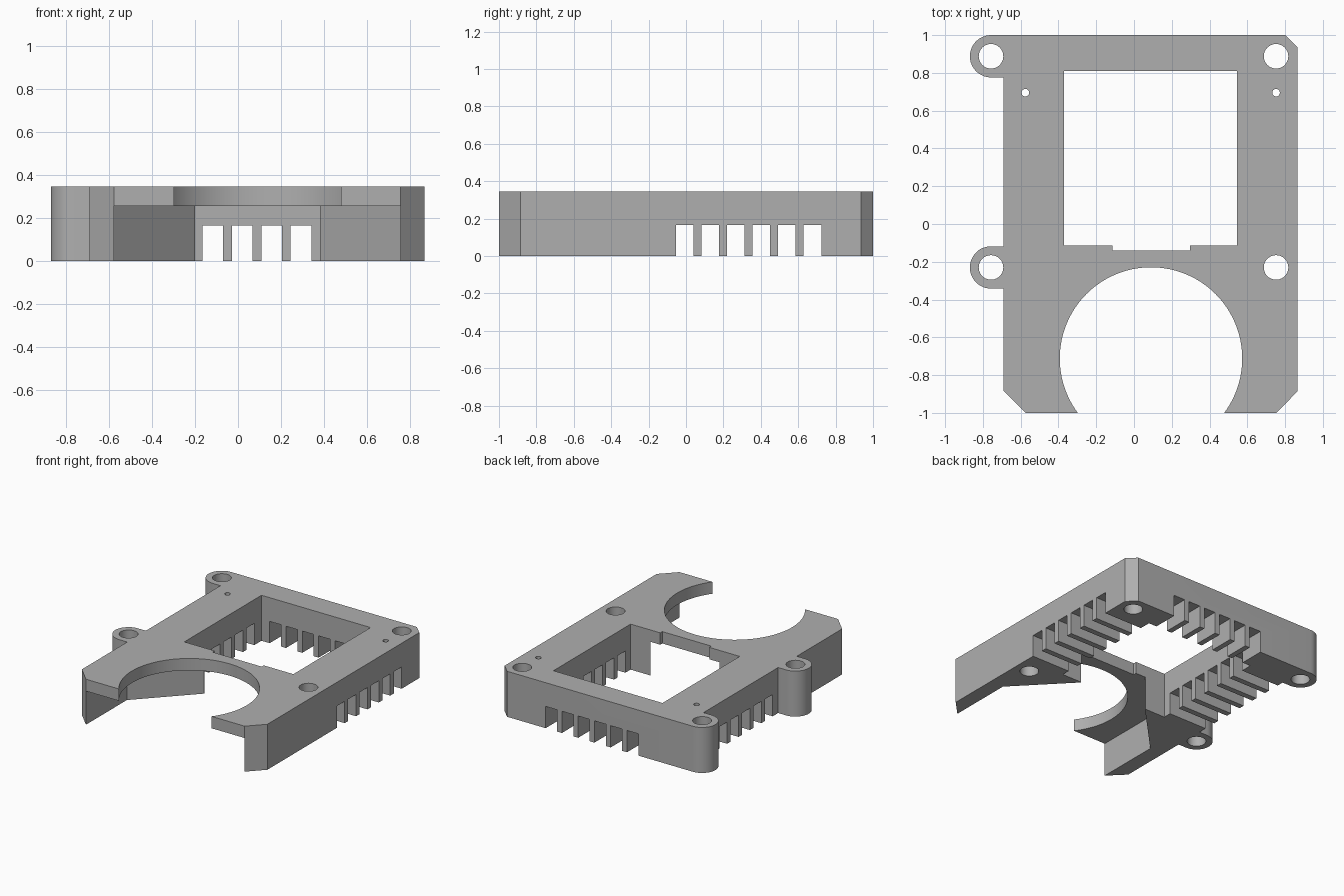
import bpy, bmesh
from math import pi, sin, cos, radians

if "Cube" in bpy.data.objects:
    bpy.data.objects.remove(bpy.data.objects["Cube"])

HEIGHT = 0.345
PLATE_Z = 0.255      # underside of the thin front plate
SLOT_H = 0.165
CX = 0.09            # centre line of window, bore and vents

grey = bpy.data.materials.new("plain grey")
grey.use_nodes = True
colour = (0.43, 0.43, 0.43, 1)
grey.diffuse_color = colour
grey.node_tree.nodes["Principled BSDF"].inputs["Base Color"].default_value = colour


def prism(name, outline, z0, z1):
    """Extrude a counter-clockwise outline from z0 to z1."""
    bm = bmesh.new()
    base = bm.faces.new([bm.verts.new((x, y, z0)) for x, y in outline])
    top = bmesh.ops.extrude_face_region(bm, geom=[base])["geom"]
    verts = [g for g in top if isinstance(g, bmesh.types.BMVert)]
    bmesh.ops.translate(bm, verts=verts, vec=(0, 0, z1 - z0))
    bmesh.ops.recalc_face_normals(bm, faces=bm.faces)
    mesh = bpy.data.meshes.new(name)
    bm.to_mesh(mesh)
    bm.free()
    mesh.materials.append(grey)
    ob = bpy.data.objects.new(name, mesh)
    bpy.context.collection.objects.link(ob)
    return ob


def arc(x, y, r, start, end, steps):
    angles = [start + (end - start) * i / steps for i in range(steps + 1)]
    return [(x + r * cos(a), y + r * sin(a)) for a in angles]


def rect(x0, x1, y0, y1):
    return [(x0, y0), (x1, y0), (x1, y1), (x0, y1)]


# Outer frame with chamfered corners and two rounded mounting lugs
LUG_X, LUG_R, LEFT, RIGHT = -0.757, 0.112, -0.69, 0.866
LUG_Y = (0.888, -0.23)
outline = [(-0.575, -1), (0.755, -1), (RIGHT, -0.885), (RIGHT, 0.935), (0.80, 1)]
outline += arc(LUG_X, LUG_Y[0], LUG_R, pi / 2, 3 * pi / 2, 24)
outline += [(LEFT, LUG_Y[0] - LUG_R), (LEFT, LUG_Y[1] + LUG_R)]
outline += arc(LUG_X, LUG_Y[1], LUG_R, pi / 2, 3 * pi / 2, 24)
outline += [(LEFT, LUG_Y[1] - LUG_R), (LEFT, -0.885)]
frame = prism("mounting_frame", outline, 0, HEIGHT)

cutters = []


def cut(name, shape, z0=-0.1, z1=0.5):
    cutters.append(prism(name, shape, z0, z1))


# Square window with a shallow notch, and the round front bore
cut("window", rect(-0.37, 0.545, -0.115, 0.81))
cut("window_notch", rect(-0.115, 0.297, -0.14, 0.1))
cut("front_bore", arc(CX, -0.712, 0.483, 0, 2 * pi, 96)[:-1])

# Tapered pocket under the front plate, open to the window
cut("front_pocket", [(-0.575, -1.2), (0.755, -1.2), (0.755, -0.51), (0.38, -0.12),
                     (0.38, 0.1), (-0.20, 0.1), (-0.20, -0.12), (-0.575, -0.51)],
    -0.1, PLATE_Z)

# Screw holes and pin holes
for x in (LUG_X, 0.752):
    for y in LUG_Y:
        cut("screw_hole", arc(x, y, 0.065, 0, 2 * pi, 40)[:-1])
for x in (-0.575, 0.752):
    cut("pin_hole", arc(x, 0.695, 0.02, 0, 2 * pi, 24)[:-1])

# Vent slots through both side walls and the back wall
for i in range(6):
    step = (i - 2.5) * 0.1365
    y = 0.335 + step
    cut("side_vent", rect(-1.2, 1.2, y - 0.047, y + 0.047), -0.1, SLOT_H)
    x = CX - 0.002 + step
    cut("back_vent", rect(x - 0.048, x + 0.048, 0.7, 1.2), -0.1, SLOT_H)

# Carve the frame and drop the cutters
for c in cutters:
    c.hide_render = True
    mod = frame.modifiers.new(c.name, "BOOLEAN")
    mod.operation, mod.solver, mod.object = "DIFFERENCE", "EXACT", c
bpy.context.view_layer.update()
depsgraph = bpy.context.evaluated_depsgraph_get()
carved = bpy.data.meshes.new_from_object(frame.evaluated_get(depsgraph))
frame.modifiers.clear()
frame.data = carved
carved.materials.clear()
carved.materials.append(grey)
for poly in carved.polygons:
    poly.material_index = 0
for c in cutters:
    bpy.data.objects.remove(c)

bpy.ops.object.select_all(action="DESELECT")
frame.select_set(True)
bpy.context.view_layer.objects.active = frame
bpy.ops.object.shade_smooth_by_angle(angle=radians(30))
